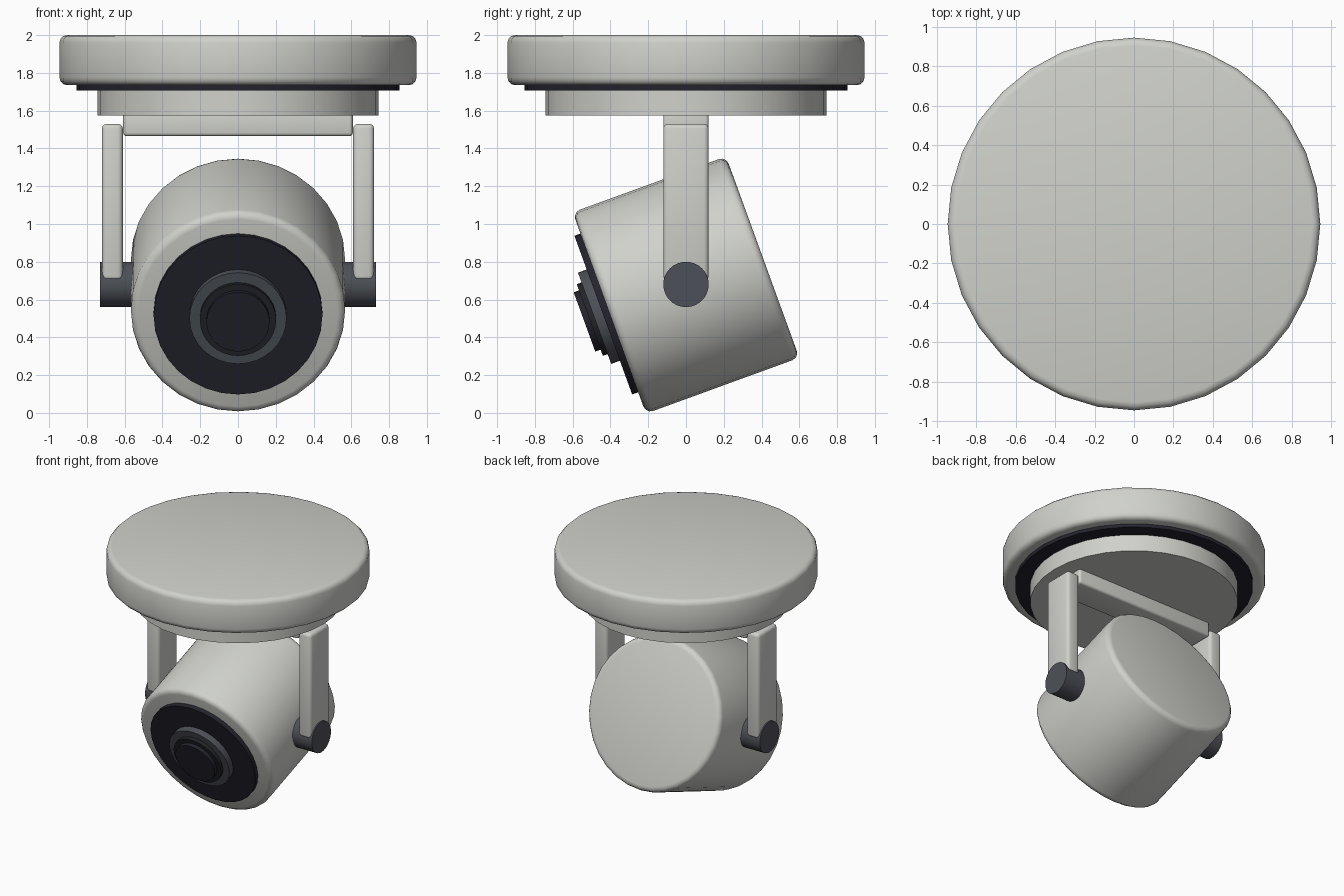
import bpy, math
from mathutils import Vector

if "Cube" in bpy.data.objects:
    bpy.data.objects.remove(bpy.data.objects["Cube"])

TILT = math.radians(110)                      # head axis: forward and 20 degrees down
AIM = Vector((0, math.sin(-TILT), math.cos(TILT)))
PIVOT = Vector((0, 0, 0.677))


def material(name, rgb):
    m = bpy.data.materials.new(name)
    m.diffuse_color = (*rgb, 1)
    m.use_nodes = True
    m.node_tree.nodes["Principled BSDF"].inputs["Base Color"].default_value = m.diffuse_color
    return m


SHELL = material("warm white", (0.63, 0.64, 0.60))
GREY = material("slate grey", (0.073, 0.081, 0.095))
BLACK = material("blue black", (0.017, 0.017, 0.027))
RIM = material("soft black", (0.016, 0.018, 0.022))


def finish(name, mat, bevel):
    ob = bpy.context.object
    ob.name = name
    ob.data.materials.append(mat)
    if bevel:
        b = ob.modifiers.new("rounded edges", 'BEVEL')
        b.width, b.segments = bevel, 3
        b.limit_method, b.angle_limit = 'ANGLE', math.radians(40)
        bpy.ops.object.modifier_apply(modifier=b.name)
    bpy.ops.object.shade_smooth_by_angle(angle=math.radians(40))
    return ob


def cylinder(name, mat, r, depth, loc, rot=(0, 0, 0), bevel=0):
    bpy.ops.mesh.primitive_cylinder_add(vertices=32, radius=r, depth=depth,
                                        location=loc, rotation=rot)
    return finish(name, mat, bevel)


def disc(name, mat, r, z0, z1, bevel=0):
    return cylinder(name, mat, r, z1 - z0, (0, 0, (z0 + z1) / 2), bevel=bevel)


def along_head(name, mat, r, a, b, bevel=0):
    return cylinder(name, mat, r, b - a, PIVOT + AIM * (a + b) / 2, (TILT, 0, 0), bevel)


def box(name, mat, size, loc, bevel):
    bpy.ops.mesh.primitive_cube_add(size=1, location=loc)
    bpy.context.object.scale = size
    bpy.ops.object.transform_apply(location=False, rotation=False, scale=True)
    return finish(name, mat, bevel)


# Ceiling mount: plate, dark gap and turntable
disc("ceiling_plate", SHELL, 0.945, 1.735, 2.0, 0.04)
disc("shadow_gap_ring", BLACK, 0.855, 1.708, 1.74)
disc("turntable", SHELL, 0.745, 1.575, 1.715)

# Yoke: crossbar, two arms and pivot knobs
box("yoke_crossbar", SHELL, (1.215, 0.24, 0.135), (0, 0, 1.5325), 0.018)
for side, s in (("left", -1), ("right", 1)):
    box(side + "_yoke_arm", SHELL, (0.11, 0.24, 0.83), (s * 0.665, 0, 1.115), 0.025)
    cylinder(side + "_pivot_knob", GREY, 0.12, 0.21, (s * 0.625, 0, 0.68),
             (0, math.pi / 2, 0))

# Tilted camera head with stepped lens
along_head("camera_head", SHELL, 0.567, -0.432, 0.432, 0.04)
along_head("face_disc", BLACK, 0.447, 0.42, 0.466)
along_head("lens_collar", GREY, 0.257, 0.45, 0.515)
along_head("lens_rim", RIM, 0.202, 0.50, 0.542)
along_head("lens_glass", BLACK, 0.167, 0.53, 0.572)
